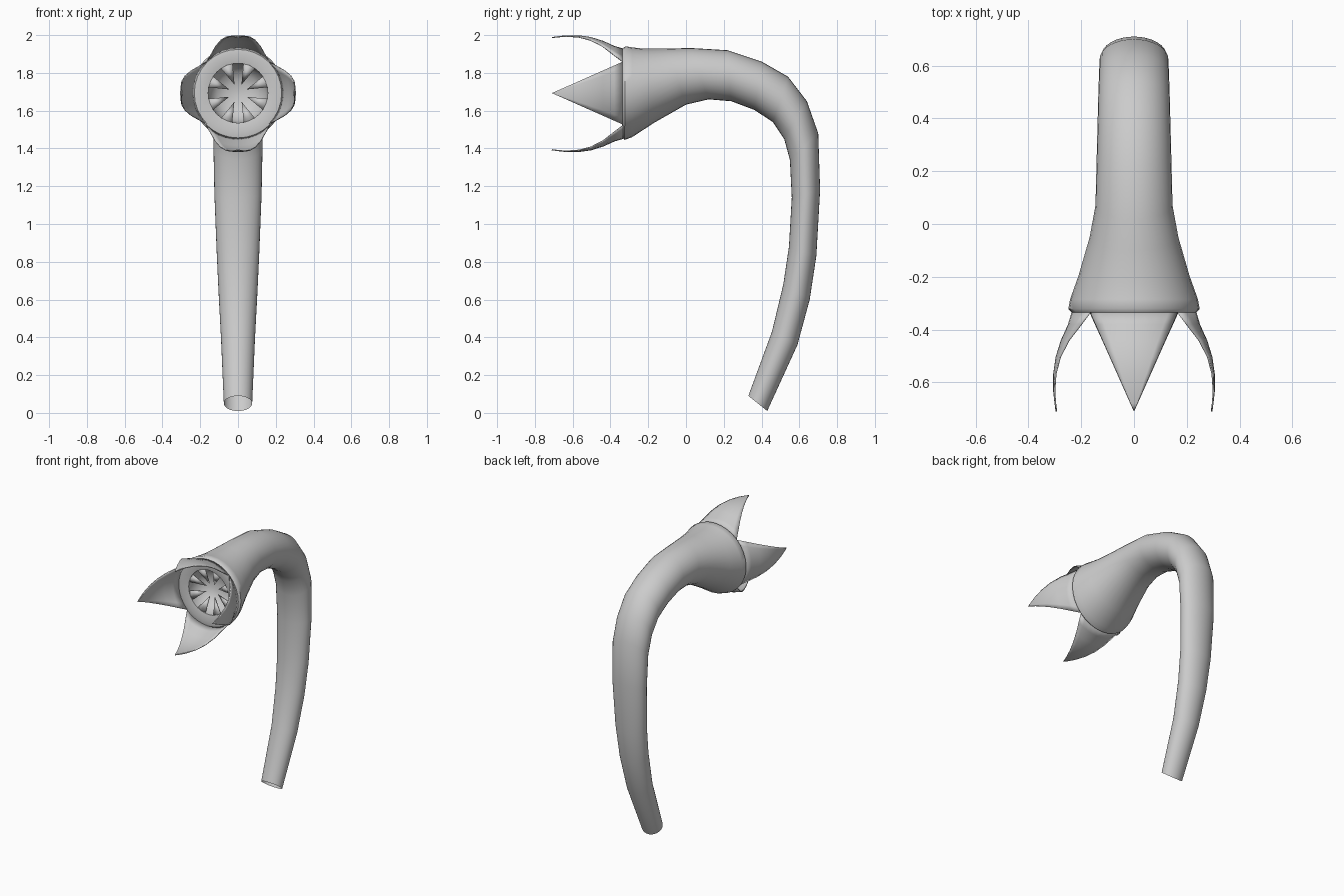
import bpy, bmesh, math
from mathutils import Vector

if "Cube" in bpy.data.objects:
    bpy.data.objects.remove(bpy.data.objects["Cube"])

grey = bpy.data.materials.new("plain_grey")
grey.diffuse_color = (0.6, 0.6, 0.6, 1)
grey.use_nodes = True
grey.node_tree.nodes["Principled BSDF"].inputs["Base Color"].default_value = grey.diffuse_color
AXIS_Z = 1.693   # height of the flower axis
RIM_Y = -0.335   # front plane of the flower mouth


def finish(name, bm, angle=50, thickness=0):
    bmesh.ops.remove_doubles(bm, verts=bm.verts, dist=1e-5)
    bmesh.ops.recalc_face_normals(bm, faces=bm.faces)
    mesh = bpy.data.meshes.new(name)
    bm.to_mesh(mesh)
    bm.free()
    mesh.materials.append(grey)
    ob = bpy.data.objects.new(name, mesh)
    bpy.context.collection.objects.link(ob)
    bpy.ops.object.select_all(action='DESELECT')
    ob.select_set(True)
    bpy.context.view_layer.objects.active = ob
    bpy.ops.object.shade_smooth_by_angle(angle=math.radians(angle))
    if thickness:
        mod = ob.modifiers.new("thickness", 'SOLIDIFY')
        mod.thickness = thickness
    return ob


def bridge(bm, rows, closed):
    for a, b in zip(rows, rows[1:]):
        n = len(a)
        for i in range(n if closed else n - 1):
            j = (i + 1) % n
            bm.faces.new((a[i], a[j], b[j], b[i]))


def polar(radius, angle, y):
    return Vector((radius * math.sin(angle), y, AXIS_Z + radius * math.cos(angle)))


# Curved stem flaring into the flower: outer y, z, inner y, z, half width in x
stations = [
    (0.43, 0.01, 0.33, 0.09, 0.075), (0.59, 0.36, 0.455, 0.43, 0.09),
    (0.655, 0.60, 0.515, 0.68, 0.103), (0.69, 0.83, 0.545, 0.88, 0.113),
    (0.71, 1.18, 0.56, 1.14, 0.125), (0.70, 1.48, 0.55, 1.34, 0.13),
    (0.64, 1.65, 0.52, 1.45, 0.132), (0.54, 1.78, 0.46, 1.54, 0.135),
    (0.40, 1.86, 0.36, 1.605, 0.138), (0.22, 1.92, 0.24, 1.65, 0.142),
    (0.02, 1.932, 0.12, 1.66, 0.146), (-0.10, 1.928, 0.0, 1.632, 0.168),
    (-0.22, 1.928, -0.17, 1.535, 0.21), (-0.285, 1.935, -0.285, 1.46, 0.242),
    (-0.32, 1.941, -0.325, 1.445, 0.249), (RIM_Y, 1.93, RIM_Y, 1.456, 0.237),
]
bm = bmesh.new()
rows = []
for yo, zo, yi, zi, half in stations:
    centre = Vector((0, (yo + yi) / 2, (zo + zi) / 2))
    arm = Vector((0, (yo - yi) / 2, (zo - zi) / 2))
    rows.append([bm.verts.new(centre + arm * math.cos(a) + Vector((half * math.sin(a), 0, 0)))
                 for a in (math.tau * k / 32 for k in range(32))])
bridge(bm, rows, True)
finish("stem", bm)

# Lip ring and hollow throat
bm = bmesh.new()
profile = [(0.237, RIM_Y), (0.205, -0.34), (0.158, -0.33), (0.158, -0.30),
           (0.145, -0.25), (0.11, -0.21), (0.06, -0.19), (0.01, -0.185)]
rows = [[bm.verts.new(polar(r, math.tau * k / 32, y)) for k in range(32)] for r, y in profile]
bridge(bm, rows, True)
bm.faces.new(rows[-1])
finish("throat", bm, 40)

# Eight pointed teeth reaching into the throat
bm = bmesh.new()
for k in range(8):
    a = math.tau * (k + 0.5) / 8
    left, right = [bm.verts.new(polar(0.16, a + s * 0.2, -0.322)) for s in (-1, 1)]
    ridge = bm.verts.new(polar(0.16, a, -0.33))
    tip = bm.verts.new(polar(0.05, a, -0.29))
    bm.faces.new((left, ridge, tip))
    bm.faces.new((ridge, right, tip))
finish("teeth", bm, 20, 0.006)

# Four pointed petals, each a tapering piece of a bulging shell
petal_rows = [(0.0, 0.237), (0.12, 0.25), (0.28, 0.277), (0.45, 0.297),
              (0.62, 0.306), (0.8, 0.306), (0.92, 0.301), (1.0, 0.297)]
for name, turn in (("top", 0), ("right", 1), ("bottom", 2), ("left", 3)):
    bm = bmesh.new()
    rows = []
    for t, r in petal_rows:
        spread = math.asin(0.166 * (1 - t) / r)
        rows.append([bm.verts.new(polar(r, turn * math.pi / 2 + spread * s / 4, RIM_Y - 0.375 * t))
                     for s in range(-4, 5)])
    bridge(bm, rows, False)
    bmesh.ops.dissolve_degenerate(bm, dist=1e-5, edges=bm.edges)
    finish(name + "_petal", bm, 60, 0.006)
